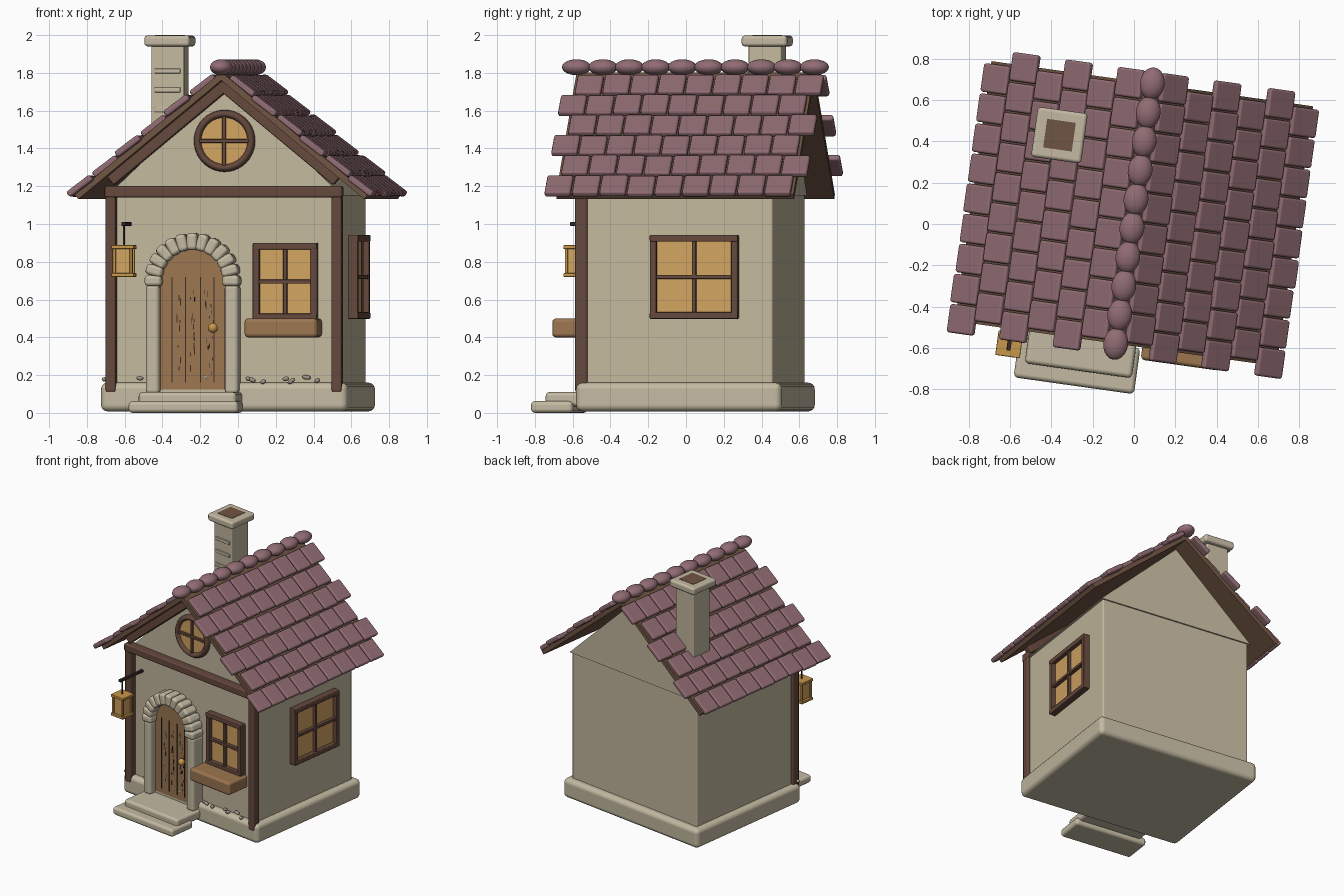
import bpy, bmesh, math, random
from mathutils import Matrix, Vector

cube = bpy.data.objects.get("Cube")
if cube:
    bpy.data.objects.remove(cube, do_unlink=True)

random.seed(4)
T = Matrix.Translation
I = Matrix.Identity(4)
# The whole cottage is turned slightly on its plot
PLACE = T((0, 0.05, 0)) @ Matrix.Rotation(math.radians(-8), 4, 'Z')


def rot(deg, axis):
    return Matrix.Rotation(math.radians(deg), 4, axis)


def material(name, *rgb):
    m = bpy.data.materials.new(name)
    m.use_nodes = True
    m.diffuse_color = (*rgb, 1)
    node = next(n for n in m.node_tree.nodes if n.type == 'BSDF_PRINCIPLED')
    node.inputs["Base Color"].default_value = (*rgb, 1)
    return m


PLASTER = material("cream plaster", 0.55, 0.48, 0.34)
STONE = material("pale stone", 0.55, 0.49, 0.36)
TILE = material("mauve roof tile", 0.28, 0.15, 0.17)
BEAM = material("dark timber", 0.13, 0.065, 0.046)
BATTEN = material("roof board brown", 0.16, 0.09, 0.055)
PLANK = material("oak plank", 0.33, 0.18, 0.08)
GLASS = material("amber glass", 0.64, 0.37, 0.12)
GOLD = material("lantern gold", 0.58, 0.31, 0.07)
IRON = material("dark iron", 0.04, 0.025, 0.022)
PEBBLE = material("grey pebble", 0.33, 0.30, 0.24)


def add_box(bm, lo, hi, m=I):
    lo, hi = Vector(lo), Vector(hi)
    size = Matrix.Diagonal((*(hi - lo), 1))
    bmesh.ops.create_cube(bm, size=1, matrix=m @ T((lo + hi) / 2) @ size)


def finish(name, bm, mat, bevel=0, segments=2, smooth=False):
    bmesh.ops.recalc_face_normals(bm, faces=bm.faces)
    mesh = bpy.data.meshes.new(name)
    bm.to_mesh(mesh)
    bm.free()
    mesh.materials.append(mat)
    obj = bpy.data.objects.new(name, mesh)
    bpy.context.collection.objects.link(obj)
    obj.matrix_world = PLACE
    if smooth or bevel:
        mesh.polygons.foreach_set("use_smooth", [True] * len(mesh.polygons))
    if bevel:
        mod = obj.modifiers.new("rounded edges", 'BEVEL')
        mod.width, mod.segments, mod.harden_normals = bevel, segments, True
    return obj


def boxes(name, mat, spans, bevel=0, segments=2, m=I):
    bm = bmesh.new()
    for lo, hi in spans:
        add_box(bm, lo, hi, m)
    return finish(name, bm, mat, bevel, segments)


def prism(name, mat, outline, y0, y1):
    bm = bmesh.new()
    face = bm.faces.new([bm.verts.new((x, y0, z)) for x, z in outline])
    ext = bmesh.ops.extrude_face_region(bm, geom=[face])["geom"]
    moved = [v for v in ext if isinstance(v, bmesh.types.BMVert)]
    bmesh.ops.translate(bm, verts=moved, vec=(0, y1 - y0, 0))
    return finish(name, bm, mat)


def window(name, m, w, h):
    # Half sizes w and h, outward direction is local -y
    f = 0.035
    boxes(name + "_glass", GLASS, [((-w + .01, -.018, -h + .01), (w - .01, .02, h - .01))], m=m)
    boxes(name + "_frame", BEAM,
          [((s * w - f / 2 - s * f / 2, -.05, -h), (s * w + f / 2 - s * f / 2, .01, h)) for s in (-1, 1)] +
          [((-w, -.052, s * h - f / 2 - s * f / 2), (w, .01, s * h + f / 2 - s * f / 2)) for s in (-1, 1)],
          .006, m=m)
    boxes(name + "_bars", BEAM, [((-.011, -.04, -h), (.011, 0, h)),
                                 ((-w, -.044, -.011), (w, 0, .011))], .004, m=m)


# Walls, gable and plinth
boxes("plinth", STONE, [((-.66, -.55, .008), (.66, .55, .16))], .035, 4)
boxes("walls", PLASTER, [((-.612, -.5, .1), (.612, .5, 1.155))], .012)
prism("gable", PLASTER, [(-.628, 1.15), (.628, 1.15), (0, 1.745)], -.508, .508)

# Steps
boxes("upper_step", STONE, [((-.423, -.79, .035), (.1, -.5, .11))], .022, 3)
boxes("lower_step", STONE, [((-.467, -.865, 0), (.121, -.64, .062))], .022, 3)

# Front timber frame
boxes("corner_posts", BEAM, [((s * .604 - .028, -.557, .11), (s * .604 + .028, -.49, 1.16))
                             for s in (-1, 1)], .012)
boxes("front_beam", BEAM, [((-.635, -.565, 1.14), (.635, -.49, 1.2))], .012)

# Roof: boards, gable rafters and staggered tiles
SLOPE, APEX, ROWS, COLS = 39.5, 1.80, 6, 9
ROW, COL = 0.1675, 0.147
boards, rafters, tiles = bmesh.new(), bmesh.new(), bmesh.new()
for s in (-1, 1):
    frame = T((0, 0, APEX)) @ rot(s * SLOPE, 'Y')

    def strip(bm, t0, t1, y0, y1, h0, h1):
        add_box(bm, (min(s * t0, s * t1), y0, h0), (max(s * t0, s * t1), y1, h1), frame)

    strip(boards, 0, 1.015, -.635, .635, -.03, .004)
    strip(rafters, .03, .83, -.56, -.5, -.085, -.025)
    for r in range(ROWS):
        shift = -.036 if r % 2 else .036
        for c in range(COLS):
            y = (c - (COLS - 1) / 2) * COL + shift
            t = .04 + (r + .5) * ROW
            wobble = random.uniform(-.004, .004)
            m = frame @ T((s * (t + wobble), y, .016)) @ rot(-s * 2.5, 'Y')
            add_box(tiles, (-.078, -.0695, -.0175), (.078, .0695, .0175), m)
finish("roof_boards", boards, BATTEN)
finish("gable_rafters", rafters, BEAM, .008)
finish("roof_tiles", tiles, TILE, .012, 2)

# Ridge caps
bm = bmesh.new()
for i in range(10):
    m = T((0, (i - 4.5) * .1413, 1.83)) @ Matrix.Diagonal((.06, .078, .042, 1))
    bmesh.ops.create_uvsphere(bm, u_segments=20, v_segments=12, radius=1, matrix=m)
finish("ridge_caps", bm, TILE, smooth=True)

# Chimney
cm = T((-.41, .326, 0))
boxes("chimney_shaft", PLASTER, [((-.088, -.088, 1.36), (.088, .088, 1.95))], .008, m=cm)
boxes("chimney_cap", STONE, [((-.122, -.122, 1.94), (.122, .122, 1.998))], .018, 3, m=cm)
boxes("chimney_opening", BATTEN, [((-.07, -.07, 1.99), (.07, .07, 2.0))], m=cm)
boxes("chimney_bricks", STONE, [((-.07, -.097, z - .013), (.07, -.08, z + .013))
                                for z in (1.605, 1.71, 1.81)], .005, m=cm)

# Door with planks and knob
DX, SPRING = -.163, .70
arc = [math.pi * i / 20 for i in range(21)]
outline = [(DX - .175, .11), (DX + .175, .11)]
outline += [(DX + .175 * math.cos(a), SPRING + .175 * math.sin(a)) for a in arc]
prism("door", PLANK, outline, -.55, -.49)
marks = [((DX + x - .003, -.553, .16), (DX + x + .003, -.545, .72)) for x in (-.112, -.04, .04, .112)]
for _ in range(45):
    x, z = random.choice((-.075, .0, .075, .1)) + random.uniform(-.014, .014), random.uniform(.18, .66)
    marks.append(((DX + x - .002, -.552, z), (DX + x + .002, -.545, z + random.uniform(.01, .04))))
boxes("door_grooves", IRON, marks)
bm = bmesh.new()
bmesh.ops.create_uvsphere(bm, u_segments=16, v_segments=10, radius=.026, matrix=T((DX + .11, -.58, .45)))
finish("door_knob", bm, GOLD, smooth=True)

# Stone door surround
boxes("door_jambs", STONE, [((DX + s * .211 - .037, -.605, .1), (DX + s * .211 + .037, -.49, .68))
                            for s in (-1, 1)], .022, 3)
bm = bmesh.new()
for i in range(13):
    add_box(bm, (.162, -.06, -.029), (.253, .06, .029), T((DX, -.555, SPRING)) @ rot(-15 * i, 'Y'))
finish("door_arch_stones", bm, STONE, .02, 3)

# Windows
window("front_window", T((.327, -.5, .695)), .172, .205)
window("right_window", T((.612, .083, .72)) @ rot(90, 'Z'), .235, .222)
boxes("window_planter", PLANK, [((.13, -.695, .40), (.52, -.49, .50))], .02, 3)

# Round gable window
RW = T((0, -.51, 1.44))
bpy.ops.mesh.primitive_torus_add(major_segments=40, minor_segments=12, major_radius=.143, minor_radius=.021)
ring = bpy.context.object
ring.name = "round_window_frame"
ring.data.transform(RW @ rot(90, 'X') @ Matrix.Diagonal((1, 1, 1.6, 1)))
ring.matrix_world = PLACE
ring.data.materials.append(BEAM)
bpy.ops.object.shade_smooth()
prism("round_window_glass", GLASS, [(.143 * math.cos(math.tau * i / 40), 1.44 + .143 * math.sin(math.tau * i / 40))
                                    for i in range(40)], -.52, -.5)
boxes("round_window_bars", BEAM, [((-.01, -.025, -.14), (.01, 0, .14)),
                                  ((-.14, -.027, -.01), (.14, 0, .01))], .004, m=RW)

# Hanging lantern
LM = T((-.51, -.71, 0))
boxes("lantern_bracket", IRON, [((-.01, -.03, .99), (.01, .22, 1.01)),
                                ((-.005, -.005, .88), (.005, .005, 1.0))], .003, m=LM)
boxes("lantern_glass", GLASS, [((-.042, -.042, .735), (.042, .042, .875))], m=LM)
boxes("lantern_frame", GOLD, [((-.06, -.06, z), (.06, .06, z + .02)) for z in (.72, .868)] +
      [((x - .008, y - .008, .73), (x + .008, y + .008, .88)) for x in (-.045, .045) for y in (-.045, .045)],
      .004, m=LM)

# Pebbles along the plinth
bm = bmesh.new()
for x in (-.64, -.61, -.45, -.1, -.07, .13, .15, .21, .33, .36, .44, .5):
    size = [random.uniform(.012, .024), .014, .012, 1]
    m = T((x, -.535 + random.uniform(-.01, .01), random.uniform(.165, .19)))
    bmesh.ops.create_icosphere(bm, subdivisions=2, radius=1,
                               matrix=m @ rot(random.uniform(-40, 40), 'Y') @ Matrix.Diagonal(size))
finish("pebbles", bm, PEBBLE, smooth=True)
